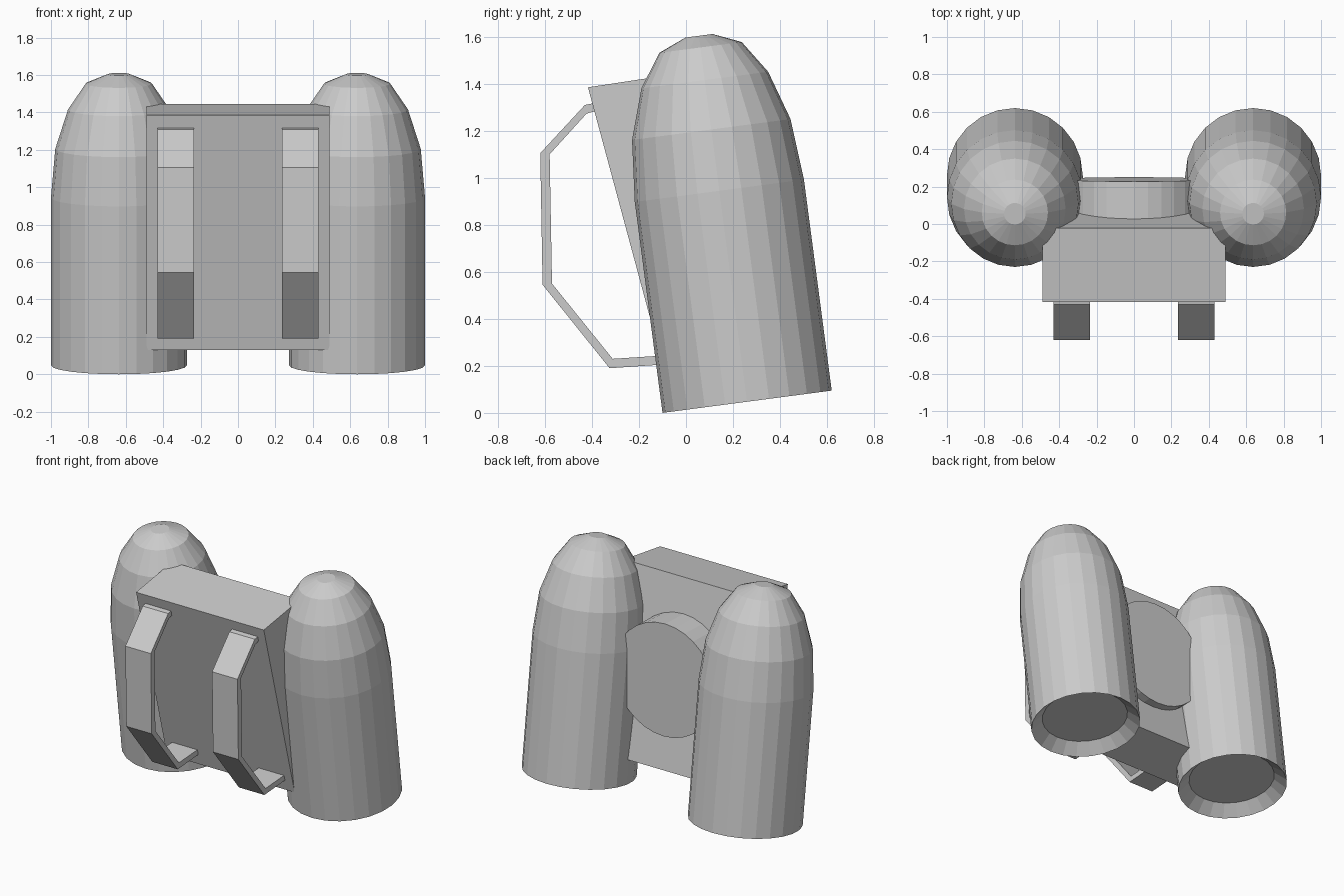
import bpy, bmesh, math
from mathutils import Matrix, Vector

if "Cube" in bpy.data.objects:
    bpy.data.objects.remove(bpy.data.objects["Cube"])


def make_object(name, bm):
    bmesh.ops.recalc_face_normals(bm, faces=bm.faces)
    mesh = bpy.data.meshes.new(name)
    bm.to_mesh(mesh)
    bm.free()
    obj = bpy.data.objects.new(name, mesh)
    bpy.context.collection.objects.link(obj)
    return obj


def extrude_profile(name, points, x0, x1):
    """Side profile of (y, z) points, made solid between x0 and x1."""
    bm = bmesh.new()
    face = bm.faces.new([bm.verts.new((x0, y, z)) for y, z in points])
    ext = bmesh.ops.extrude_face_region(bm, geom=[face])
    verts = [v for v in ext["geom"] if isinstance(v, bmesh.types.BMVert)]
    bmesh.ops.translate(bm, verts=verts, vec=(x1 - x0, 0, 0))
    return make_object(name, bm)


def lathe(name, profile, sides, matrix):
    """Closed turned solid from (radius, height) rings, capped at both ends."""
    bm = bmesh.new()
    rings = []
    for r, h in profile:
        rings.append([bm.verts.new((r * math.cos(2 * math.pi * i / sides),
                                    r * math.sin(2 * math.pi * i / sides), h))
                      for i in range(sides)])
    for a, b in zip(rings, rings[1:]):
        for i in range(sides):
            j = (i + 1) % sides
            bm.faces.new((a[i], a[j], b[j], b[i]))
    bm.faces.new(rings[0])
    bm.faces.new(rings[-1])
    bm.transform(matrix)
    return make_object(name, bm)


# Leaning tanks with domed tops and recessed bottoms
tank_profile = [(0.285, 0.07), (0.363, 0.0), (0.363, 0.905), (0.34, 1.168),
                (0.272, 1.38), (0.177, 1.52), (0.058, 1.57)]
# Straps: outer line down, inner line back up
strap_profile = [(-0.38, 1.32), (-0.43, 1.31), (-0.62, 1.105), (-0.61, 0.545),
                 (-0.325, 0.19), (-0.08, 0.207), (-0.08, 0.245), (-0.312, 0.23),
                 (-0.57, 0.55), (-0.58, 1.10), (-0.423, 1.273), (-0.38, 1.285)]

for side, label in ((-1, "left"), (1, "right")):
    lean = (Matrix.Translation((side * 0.637, 0.26, 0.0475))
            @ Matrix.Rotation(math.radians(7.5), 4, 'X'))
    lathe(label + "_tank", tank_profile, 24, lean)
    extrude_profile(label + "_strap", strap_profile, side * 0.235, side * 0.43)

# Wedge-shaped back plate between the tanks
extrude_profile("back_plate", [(-0.417, 1.385), (-0.079, 0.13),
                               (0.245, 0.215), (-0.022, 1.445)], -0.49, 0.49)

# Round connector disc at the rear
disc_matrix = (Matrix.Translation((0, 0.239, 0.839))
               @ Matrix.Rotation(math.radians(-90 + 1.7), 4, 'X'))
lathe("connector_disc", [(0.385, -0.32), (0.385, 0.0)], 32, disc_matrix)
